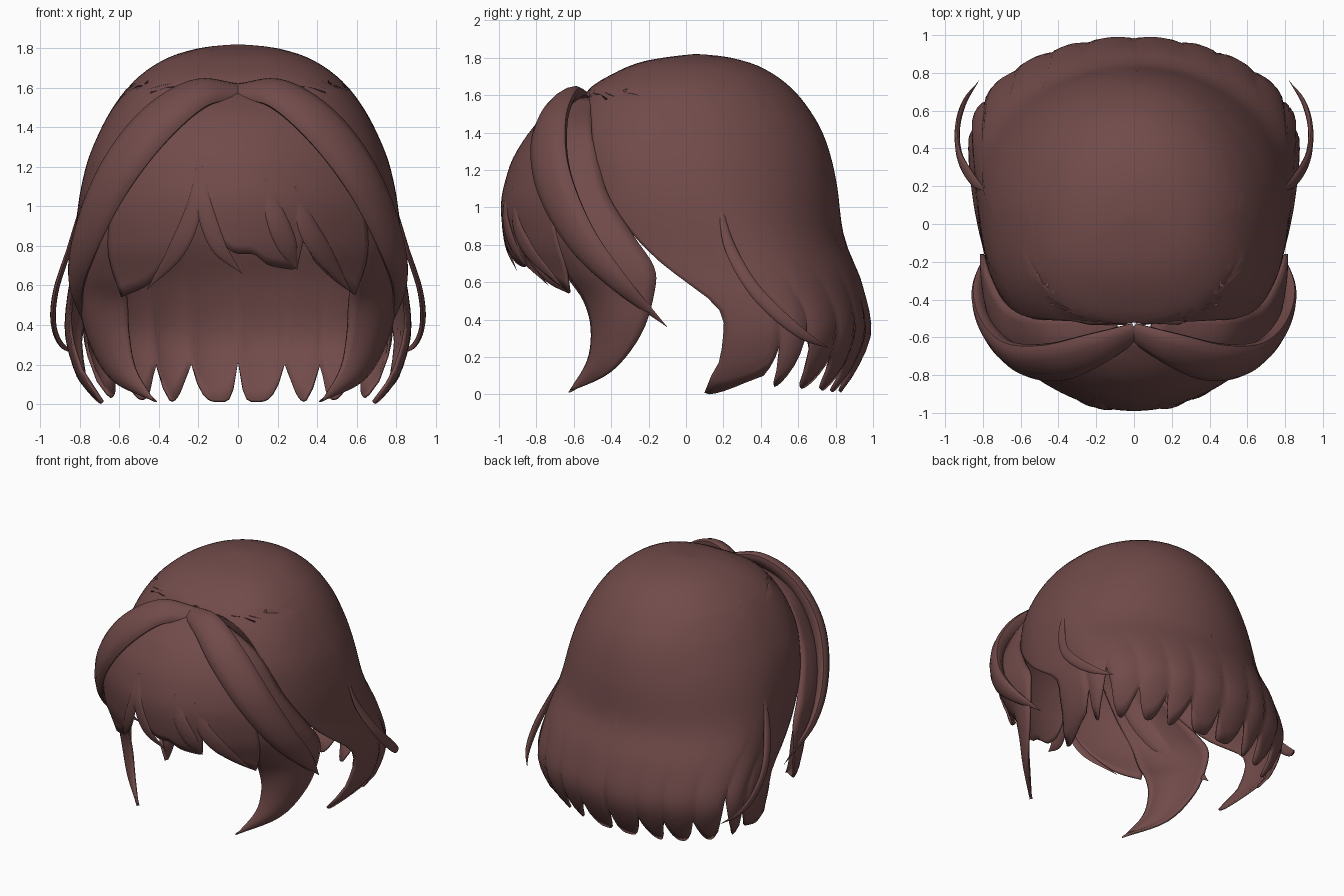
import bpy, bmesh, math
from mathutils import Vector

if "Cube" in bpy.data.objects:
    bpy.data.objects.remove(bpy.data.objects["Cube"])

mat = bpy.data.materials.new("brown_hair")
mat.diffuse_color = (0.165, 0.07, 0.068, 1)
mat.use_nodes = True
mat.node_tree.nodes["Principled BSDF"].inputs["Base Color"].default_value = mat.diffuse_color


def lookup(table, k):
    """Smooth monotone lookup in a list of (key, value) pairs with rising keys."""
    if k <= table[0][0]:
        return table[0][1]
    if k >= table[-1][0]:
        return table[-1][1]
    i = next(n for n in range(len(table) - 1) if k <= table[n + 1][0])

    def secant(n):
        n = min(max(n, 0), len(table) - 2)
        return (table[n + 1][1] - table[n][1]) / (table[n + 1][0] - table[n][0])

    def slope(n):
        a, b = secant(n - 1), secant(n)
        return 2 * a * b / (a + b) if a * b > 0 else 0
    (x0, y0), (x1, y1) = table[i], table[i + 1]
    h = x1 - x0
    t = (k - x0) / h
    return (y0 * (1 + 2 * t) * (1 - t) ** 2 + h * slope(i) * t * (1 - t) ** 2
            + y1 * t * t * (3 - 2 * t) + h * slope(i + 1) * t * t * (t - 1))


def spline(pts, steps):
    """Catmull-Rom line through the points."""
    pts = [Vector(p) for p in pts]
    pts = [2 * pts[0] - pts[1]] + pts + [2 * pts[-1] - pts[-2]]
    line = []
    for i in range(1, len(pts) - 2):
        p0, p1, p2, p3 = pts[i - 1:i + 3]
        for t in (k / steps for k in range(steps)):
            line.append(.5 * (2 * p1 + (p2 - p0) * t + (2 * p0 - 5 * p1 + 4 * p2 - p3) * t * t
                              + (3 * p1 - p0 - 3 * p2 + p3) * t ** 3))
    return line + [pts[-2]]


def add_object(name, bm, thickness=0.0):
    bmesh.ops.remove_doubles(bm, verts=bm.verts, dist=0.0005)
    bmesh.ops.recalc_face_normals(bm, faces=bm.faces)
    me = bpy.data.meshes.new(name)
    bm.to_mesh(me)
    bm.free()
    me.materials.append(mat)
    ob = bpy.data.objects.new(name, me)
    bpy.context.collection.objects.link(ob)
    bpy.ops.object.select_all(action='DESELECT')
    bpy.context.view_layer.objects.active = ob
    ob.select_set(True)
    bpy.ops.object.shade_smooth_by_angle(angle=math.radians(50))
    if thickness:
        mod = ob.modifiers.new("thickness", 'SOLIDIFY')
        mod.thickness = thickness
        mod.offset = -1


def grid_mesh(rows, closed=False):
    bm = bmesh.new()
    vs = [[bm.verts.new(p) for p in row] for row in rows]
    n = len(rows[0])
    for r0, r1 in zip(vs, vs[1:]):
        for i in range(n if closed else n - 1):
            j = (i + 1) % n
            bm.faces.new((r0[i], r0[j], r1[j], r1[i]))
    return bm


# Main cap: horizontal sections by height (half width, back, centre, front, opening edge)
WIDTH = [(0, .70), (.15, .81), (.4, .87), (.8, .83), (1, .81), (1.2, .77), (1.4, .69),
         (1.55, .60), (1.65, .51), (1.75, .36), (1.8, .2), (1.815, .09), (1.82, 0)]
BACK = [(0, .82), (.15, .92), (.35, .99), (.6, .94), (.85, .84), (1.1, .81), (1.25, .78), (1.4, .73),
        (1.55, .64), (1.65, .55), (1.75, .4), (1.8, .24), (1.815, .13), (1.82, .05)]
CENTRE = [(0, .4), (.3, .45), (.6, .35), (1, .1), (1.4, 0), (1.7, 0), (1.82, .05)]
FRONT = [(0, -.7), (1.2, -.69), (1.4, -.65), (1.63, -.52), (1.72, -.38), (1.78, -.23), (1.81, -.05), (1.82, .05)]
EDGE = [(0, .06), (.2, .18), (.4, .2), (.5, .13), (.6, 0), (.7, -.13), (.85, -.28),
        (1.05, -.42), (1.35, -.5), (1.6, -.52), (1.64, -.7)]
# Hem locks of one side: (start, end, tip position, tip height, gap height at start, gap at end, roundness)
HEM = [(0, .17, .4, .01, .21, .2, 4), (.17, .31, .75, .01, .2, .2, 2), (.31, .48, .6, .02, .2, .22, 2.5),
       (.48, .68, .6, .03, .22, .42, 2.2), (.68, .85, .7, .04, .42, .26, 2.2), (.85, 1, .85, .0, .26, .1, 2.2)]


def cap_point(u, z, bulge):
    w, b, c, f, e = (lookup(t, z) for t in (WIDTH, BACK, CENTRE, FRONT, EDGE))
    ratio = min(1, max(0, (c - e) / max(c - f, 1e-4)))
    phi = abs(u) * (math.pi - math.acos(ratio ** 1.25))
    s, k = max(0, math.sin(phi)), math.cos(phi)
    if k >= 0:
        x, y = w * s, c + (b - c) * k
    else:
        x, y = w * s ** .8, c - (c - f) * (-k) ** .8
    return Vector((math.copysign(x * (1 + bulge), u), c + (y - c) * (1 + bulge), z))


columns = []
for a, b, tip, lo, g0, g1, power in HEM:
    for i in range(11):
        v = i / 10
        d = (v - tip) / (tip if v < tip else 1 - tip)
        hem = lo + ((g0 if d < 0 else g1) - lo) * abs(d) ** power
        columns.append((a + (b - a) * v, hem, 1 - (2 * v - 1) ** 2))
columns = [(-u, h, g) for u, h, g in reversed(columns)] + columns
rows = []
for r in range(41):
    row = []
    for u, hem, g in columns:
        z = 1.82 - (1.82 - hem) * (r / 40) ** 1.7
        low = min(1, max(0, (.7 - z) / .5))
        row.append(cap_point(u, z, (.03 * g - .015) * low))
    rows.append(row)
add_object("hair_cap", grid_mesh(rows), 0.015)

# Fringe: fan of hair from the parting, with a jagged lower hem
FRINGE_Y = [(.5, -.84), (.65, -.9), (.8, -.965), (1, -.99), (1.2, -.95), (1.4, -.84), (1.5, -.74), (1.6, -.58)]
FRINGE_W = [(.5, .58), (.8, .66), (1, .64), (1.2, .54), (1.4, .38), (1.52, .22), (1.6, .08)]
FRINGE_HEM = [(-1, .54), (-.75, .6), (-.5, .76), (-.38, .9), (-.31, 1.06), (-.2, .9), (-.1, .8),
              (0, .76), (.1, .76), (.25, .7), (.46, .68), (.5, .82), (.6, .72), (.8, .62), (1, .55)]


def fringe_y(x, z):
    return lookup(FRINGE_Y, z) + .65 * x * x


rows = []
for r in range(21):
    row = []
    for i in range(61):
        s = i / 30 - 1
        z = 1.6 + (lookup(FRINGE_HEM, s) - 1.6) * r / 20
        x = s * lookup(FRINGE_W, z)
        row.append(Vector((x, fringe_y(x, z), z)))
    rows.append(row)
add_object("fringe", grid_mesh(rows), 0.015)

# Front side locks: bowed sheets between a front edge and a rear edge, meeting in a hooked tip
LOCK_FRONT = [(.04, -.6, 1.58), (.28, -.76, 1.4), (.49, -.8, 1.1), (.59, -.74, .85), (.585, -.65, .65),
              (.565, -.55, .5), (.555, -.51, .35), (.52, -.53, .18), (.42, -.63, .01)]
LOCK_REAR = [(.1, -.5, 1.6), (.5, -.49, 1.4), (.68, -.43, 1.1), (.77, -.28, .85), (.81, -.17, .68),
             (.81, -.17, .54), (.76, -.24, .32), (.64, -.4, .12), (.42, -.63, .01)]


def front_lock(name, side):
    rows = []
    for f, b in zip(spline(LOCK_FRONT, 5), spline(LOCK_REAR, 5)):
        out = Vector((.75, -.65, .1 + .4 * max(0, f.z - 1)))
        row = []
        for k in range(11):
            t = k / 10
            p = f.lerp(b, t) + out * (f - b).length * .7 * t * (1 - t)
            row.append(Vector((p.x * side, p.y, p.z)))
        rows.append(row)
    add_object(name, grid_mesh(rows), 0.02)


# Locks: tapered lens sections swept along a smooth path of (x, y, z, half width)
def lock(name, path, flat=.4, side=1, sides=12):
    line = spline([(p[0] * side, p[1], p[2], p[3]) for p in path], 7)
    rows = []
    for i, p in enumerate(line):
        q = p.to_3d()
        tan = (line[min(i + 1, len(line) - 1)].to_3d() - line[max(i - 1, 0)].to_3d()).normalized()
        out = q - Vector((0, 0, .9))
        out = (out - tan * out.dot(tan)).normalized()
        across = tan.cross(out)
        w = max(p.w, .001)
        rows.append([q + across * w * math.cos(a) + out * w * flat * math.sin(a)
                     for a in (2 * math.pi * j / sides for j in range(sides))])
    bm = grid_mesh(rows, closed=True)
    bm.faces.new([v for v in bm.verts][:sides])
    add_object(name, bm)


SWEPT = [(-.01, -.57, 1.58, .06), (.2, -.66, 1.57, .105), (.42, -.73, 1.41, .13), (.62, -.71, 1.15, .125),
         (.76, -.57, .85, .10), (.82, -.36, .6, .06), (.76, -.1, .36, 0)]
WISP = [(.79, .18, 1.03, .005), (.85, .23, .8, .03), (.92, .35, .58, .035), (.935, .5, .42, .035),
        (.9, .64, .31, .025), (.82, .76, .25, 0)]
for side, label in ((-1, "left"), (1, "right")):
    front_lock("front_lock_" + label, side)
    lock("swept_lock_" + label, SWEPT, .45, side)
    lock("side_wisp_" + label, WISP, .4, side)

# Loose fringe strands lying on the fringe surface
STRANDS = [[(-.2, 1.2, .01), (-.22, 1, .04), (-.31, .78, .045), (-.46, .58, 0)],
           [(-.19, 1.2, .01), (-.17, 1, .04), (-.1, .8, .04), (.02, .66, 0)],
           [(.13, 1.14, .01), (.19, .95, .05), (.25, .8, .05), (.3, .68, 0)],
           [(.28, 1.1, .01), (.35, .9, .05), (.44, .75, .05), (.57, .57, 0)]]
for n, strand in enumerate(STRANDS):
    lock("fringe_strand_%d" % (n + 1), [(x, fringe_y(x, z), z, w) for x, z, w in strand], .25)
